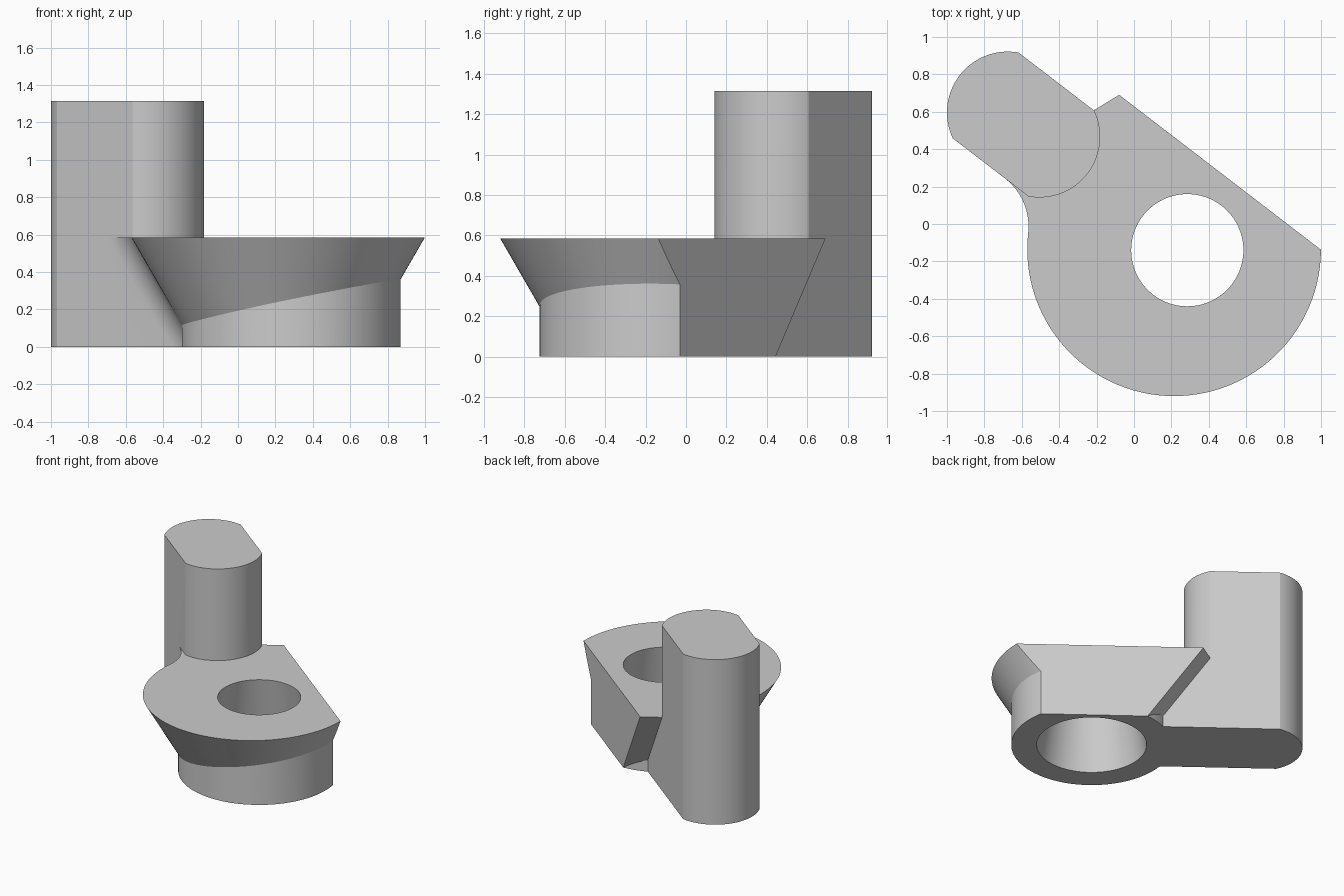
import bpy, bmesh, math
from mathutils import Matrix

cube = bpy.data.objects.get("Cube")
if cube:
    bpy.data.objects.remove(cube, do_unlink=True)

grey = bpy.data.materials.new("plain_grey")
grey.use_nodes = True
grey.diffuse_color = (0.6, 0.6, 0.6, 1)
grey.node_tree.nodes["Principled BSDF"].inputs["Base Color"].default_value = (0.6, 0.6, 0.6, 1)

# Main dimensions, with the bore axis as local origin and x along the arm
PLATE_TOP, POST_TOP = 0.585, 1.315
HALF_WIDTH, END_RADIUS = 0.289, 0.325
BACK_FLAT = 0.437
CONE_X, CONE_Y, CONE_R = -0.059, -0.039, 0.785
PLACE = Matrix.Translation((0.285, -0.14, 0)) @ Matrix.Rotation(math.radians(-37.5), 4, "Z")


def arc(cx, cy, r, start, end, steps):
    return [(cx + r * math.cos(start + (end - start) * i / steps),
             cy + r * math.sin(start + (end - start) * i / steps)) for i in range(steps + 1)]


def loft(name, sections):
    """Closed solid through (height, outline) sections."""
    bm = bmesh.new()
    rings = [[bm.verts.new((x, y, z)) for x, y in outline] for z, outline in sections]
    n = len(rings[0])
    for low, high in zip(rings, rings[1:]):
        for i in range(n):
            j = (i + 1) % n
            bm.faces.new((low[i], low[j], high[j], high[i]))
    bm.faces.new(rings[0][::-1])
    bm.faces.new(rings[-1])
    bmesh.ops.recalc_face_normals(bm, faces=bm.faces)
    mesh = bpy.data.meshes.new(name)
    bm.to_mesh(mesh)
    bm.free()
    mesh.materials.append(grey)
    obj = bpy.data.objects.new(name, mesh)
    bpy.context.collection.objects.link(obj)
    obj.matrix_world = PLACE
    return obj


def rectangle(x0, x1, y0, y1):
    return [(x0, y0), (x1, y0), (x1, y1), (x0, y1)]


def combine(target, tool, operation):
    mod = target.modifiers.new(operation, "BOOLEAN")
    mod.operation, mod.solver, mod.object = operation, "EXACT", tool
    bpy.ops.object.select_all(action="DESELECT")
    bpy.context.view_layer.objects.active = target
    target.select_set(True)
    bpy.ops.object.modifier_apply(modifier=mod.name)
    bpy.data.objects.remove(tool, do_unlink=True)


def flange_outline(z):
    """Tapered disc blended into the arm in front, with a sloped end behind."""
    r = CONE_R - math.tan(math.radians(30)) * (PLATE_TOP - z)
    fy = -HALF_WIDTH - END_RADIUS
    fx = CONE_X - math.sqrt((r + END_RADIUS) ** 2 - (fy - CONE_Y) ** 2)
    toward = math.atan2(CONE_Y - fy, CONE_X - fx)
    blend = arc(fx, fy, END_RADIUS, math.pi / 2, toward, 12)
    disc = arc(CONE_X, CONE_Y, r, toward + math.pi, math.pi * 2.5, 96)
    end_x = -0.389 - 0.406 * z / PLATE_TOP
    strip = [(end_x + 0.384 * (y - BACK_FLAT), y) for y in (0.9, 0.2)]
    return blend + disc[1:] + strip


# Upright post with rounded ends and two flat sides
a = math.asin(HALF_WIDTH / END_RADIUS)
slot = (arc(-0.997, 0, END_RADIUS, -a, a, 40)
        + arc(-1.21, 0, END_RADIUS, math.pi - a, math.pi + a, 40))
bracket = loft("post_bracket", [(0, slot), (POST_TOP, slot)])

# Arm from post to bore
bar = rectangle(-1.05, -0.42, -HALF_WIDTH, HALF_WIDTH)
combine(bracket, loft("arm", [(0, bar), (PLATE_TOP, bar)]), "UNION")

# Round boss and tapered flange
circle = arc(0, 0, 0.585, 0, math.tau, 128)[:-1]
boss = loft("boss", [(0, circle), (PLATE_TOP, circle)])
layers = [PLATE_TOP * i / 10 for i in range(11)]
combine(boss, loft("flange", [(z, flange_outline(z)) for z in layers]), "UNION")

# Flat back side and tapered bore
block = rectangle(-3, 3, BACK_FLAT, 3)
combine(boss, loft("back_cutter", [(-1, block), (1, block)]), "DIFFERENCE")
combine(bracket, boss, "UNION")
bore = [(z, arc(0, 0, 0.4 - 0.1 * z / PLATE_TOP, 0, math.tau, 96)[:-1]) for z in (-0.1, 0.7)]
combine(bracket, loft("bore_cutter", bore), "DIFFERENCE")

bpy.ops.object.select_all(action="DESELECT")
bpy.context.view_layer.objects.active = bracket
bracket.select_set(True)
bpy.ops.object.shade_smooth_by_angle(angle=math.radians(20))
